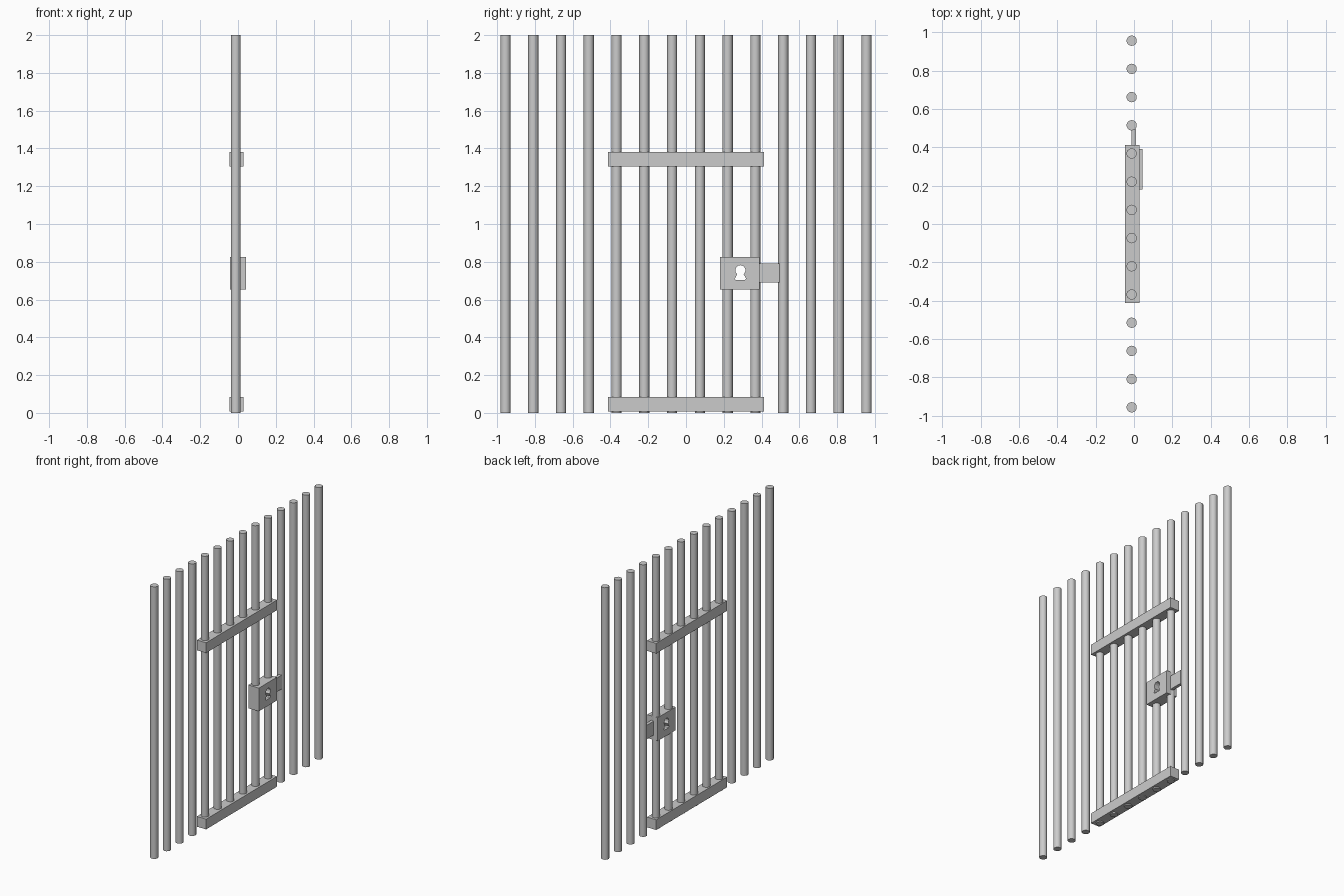
import bpy
from math import radians, sin, cos

if "Cube" in bpy.data.objects:
    bpy.data.objects.remove(bpy.data.objects["Cube"])

BAR_X, BAR_R, PITCH = -0.012, 0.027, 0.147


def box(name, x, y, z):
    """Box from (min, max) ranges."""
    r = (x, y, z)
    bpy.ops.mesh.primitive_cube_add(size=1, location=[(a + b) / 2 for a, b in r])
    ob = bpy.context.object
    ob.name = name
    ob.scale = [b - a for a, b in r]
    bpy.ops.object.transform_apply(location=False, rotation=False, scale=True)
    return ob


# vertical bars
for i in range(14):
    y = (i - 6.5) * PITCH
    bpy.ops.mesh.primitive_cylinder_add(vertices=14, radius=BAR_R, depth=2,
                                        location=(BAR_X, y, 1))
    bpy.context.object.name = f"{'door' if 4 <= i <= 9 else 'side'}_bar_{i + 1}"
    bpy.ops.object.shade_smooth_by_angle(angle=radians(40))

# door rails
box("bottom_rail", (-0.046, 0.029), (-0.412, 0.412), (0.008, 0.083))
box("top_rail", (-0.046, 0.029), (-0.412, 0.412), (1.305, 1.38))

# lock case with a keyhole right through it
KY, KZ = 0.288, 0.755
outline = [(0.181, 0.653), (0.39, 0.653), (0.39, 0.824), (0.181, 0.824)]
keyhole = [(KY + 0.027 * cos(radians(a)), KZ + 0.027 * sin(radians(a)))
           for a in range(-50, 231, 28)]
keyhole += [(KY - 0.03, 0.71), (KY - 0.024, 0.703), (KY + 0.024, 0.703), (KY + 0.03, 0.71)]

curve = bpy.data.curves.new("lock_case", 'CURVE')
curve.dimensions = '2D'
curve.fill_mode = 'BOTH'
curve.extrude = 0.043
for pts in (outline, keyhole):
    s = curve.splines.new('POLY')
    s.points.add(len(pts) - 1)
    for p, (u, v) in zip(s.points, pts):
        p.co = (u, v, 0, 1)
    s.use_cyclic_u = True
lock = bpy.data.objects.new("lock_case", curve)
bpy.context.collection.objects.link(lock)
lock.rotation_euler = (radians(90), 0, radians(90))
bpy.ops.object.select_all(action='DESELECT')
bpy.context.view_layer.objects.active = lock
lock.select_set(True)
bpy.ops.object.convert(target='MESH')
bpy.ops.object.shade_flat()

# sliding bolt reaching the neighbouring bar
box("lock_bolt", (-0.012, 0.011), (0.385, 0.495), (0.69, 0.792))
